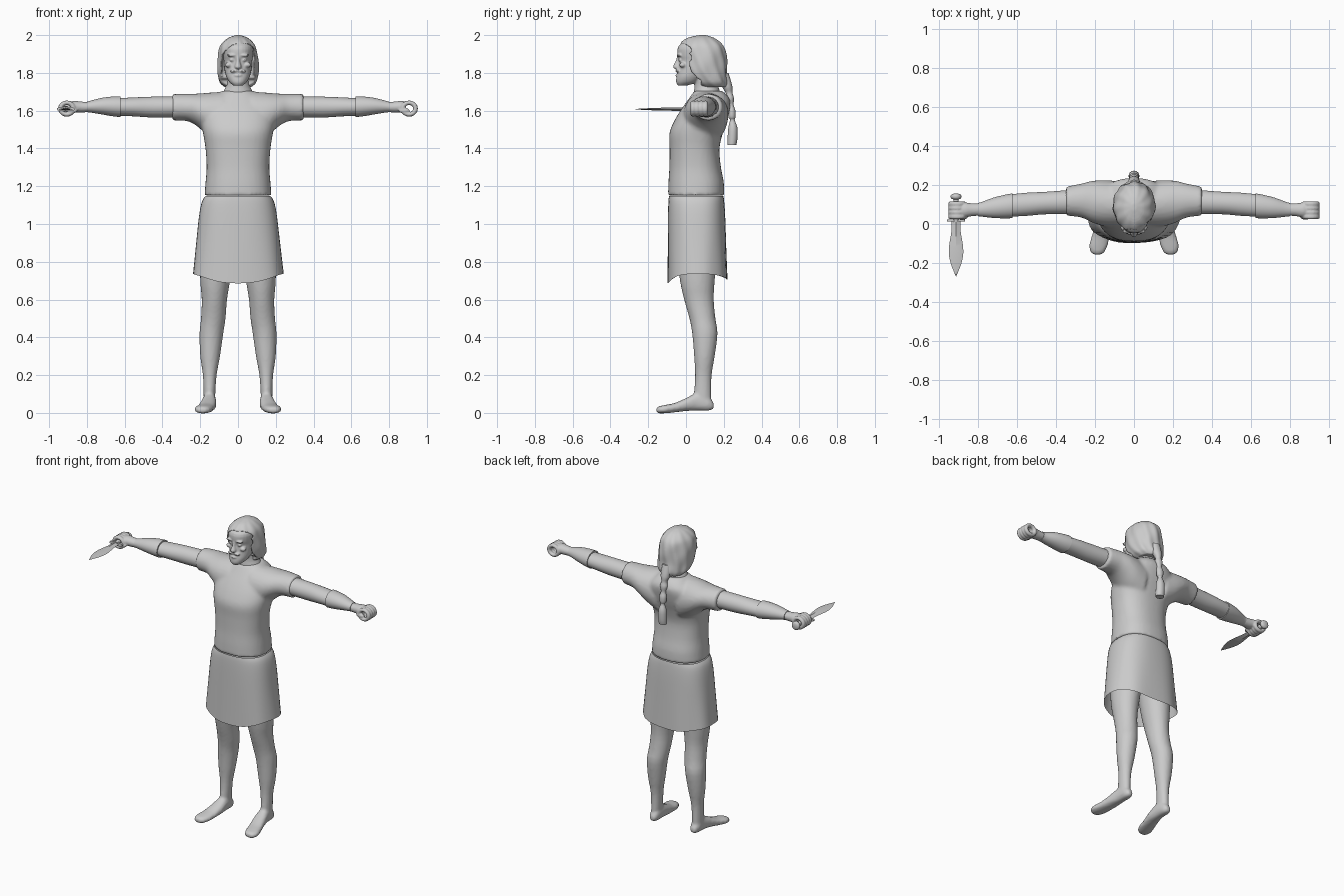
import bpy, bmesh, math
from mathutils import Vector

mat = bpy.data.materials.new("plain_grey")
mat.diffuse_color = (0.6, 0.6, 0.6, 1)


def loft(bm, axis, rings, n=28, sub=3, side=1, p=1.0, edit=None, cap=True):
    """Skin smooth oval sections: (position, min, max, min, max) along an axis."""
    loops = []
    last = len(rings) - 1
    for i in range(last * sub + 1):
        k, f = min(i // sub, last - 1), i / sub - min(i // sub, last - 1)
        q = [Vector(rings[max(0, min(last, k + d))]) for d in (-1, 0, 1, 2)]
        r = 0.5 * (2 * q[1] + (q[2] - q[0]) * f + (2 * q[0] - 5 * q[1] + 4 * q[2] - q[3]) * f * f
                   + (3 * q[1] - q[0] - 3 * q[2] + q[3]) * f ** 3)
        t, a0, a1, b0, b1 = r
        loop = []
        for j in range(n):
            w = 2 * math.pi * j / n
            c, s = math.cos(w), math.sin(w)
            a = (a0 + a1) / 2 + (a1 - a0) / 2 * math.copysign(abs(c) ** p, c)
            b = (b0 + b1) / 2 + (b1 - b0) / 2 * math.copysign(abs(s) ** p, s)
            co = Vector({'x': (t, a, b), 'y': (a, t, b), 'z': (a, b, t)}[axis])
            if edit:
                co = edit(co, w)
            co.x *= side
            loop.append(bm.verts.new(co))
        loops.append(loop)
    for A, B in zip(loops, loops[1:]):
        for j in range(n):
            bm.faces.new((A[j], A[(j + 1) % n], B[(j + 1) % n], B[j]))
    if cap:
        bm.faces.new(loops[0])
        bm.faces.new(loops[-1])


def ball(bm, c, size):
    made = bmesh.ops.create_uvsphere(bm, u_segments=16, v_segments=10, radius=1)["verts"]
    for v in made:
        v.co = Vector([v.co[i] * size[i] + c[i] for i in range(3)])


def loop_finger(bm, c, major, minor, side):
    """One finger curled into a ring around the y axis."""
    n, m = 20, 8
    g = []
    for i in range(n):
        a = 2 * math.pi * i / n
        g.append([])
        for j in range(m):
            b = 2 * math.pi * j / m
            r = major + minor * math.cos(b)
            g[-1].append(bm.verts.new((side * (c[0] + r * math.cos(a)),
                                       c[1] + minor * math.sin(b), c[2] + r * 0.92 * math.sin(a))))
    for i in range(n):
        for j in range(m):
            k, l = (i + 1) % n, (j + 1) % m
            bm.faces.new((g[i][j], g[k][j], g[k][l], g[i][l]))


def finish(name, bm, voxel=0, smooth=3, angle=40):
    bmesh.ops.recalc_face_normals(bm, faces=bm.faces)
    me = bpy.data.meshes.new(name)
    bm.to_mesh(me)
    bm.free()
    ob = bpy.data.objects.new(name, me)
    bpy.context.collection.objects.link(ob)
    me.materials.append(mat)
    bpy.ops.object.select_all(action='DESELECT')
    bpy.context.view_layer.objects.active = ob
    ob.select_set(True)
    if voxel:  # fuse the overlapping volumes into one skin
        r = ob.modifiers.new("fuse", 'REMESH')
        r.mode, r.voxel_size, r.use_smooth_shade = 'VOXEL', voxel, True
        s = ob.modifiers.new("soften", 'SMOOTH')
        s.factor, s.iterations = 0.5, smooth
    else:
        bpy.ops.object.shade_smooth_by_angle(angle=math.radians(angle))
    return ob


# Tunic: body and short sleeves
bm = bmesh.new()
loft(bm, 'z', [(1.15, -.177, .177, -.095, .202), (1.22, -.172, .172, -.093, .2),
               (1.3, -.166, .166, -.088, .185), (1.4, -.172, .172, -.087, .177),
               (1.48, -.185, .185, -.088, .195), (1.54, -.195, .195, -.065, .215),
               (1.6, -.19, .19, -.03, .23), (1.65, -.15, .15, .005, .235),
               (1.685, -.11, .11, .03, .215), (1.705, -.085, .085, .045, .19)], n=40, p=.85)
for s in (1, -1):
    loft(bm, 'x', [(.08, -.02, .22, 1.42, 1.70), (.16, -.01, .225, 1.47, 1.695),
                   (.22, .01, .22, 1.52, 1.69), (.27, .033, .207, 1.545, 1.69),
                   (.348, .043, .192, 1.548, 1.688)], side=s)
finish("tunic", bm, .011, 3)

# Skirt with a hem that dips at front and back
bm = bmesh.new()


def hem(co, w):
    low = max(0, (1.0 - co.z) / .27)
    co.z -= low * .05 * (abs(math.sin(w)) ** 3) * (1 if co.y < .06 else .6)
    k = 1 + .012 * low * math.sin(7 * w + 1)
    return Vector((co.x * k, co.y * k, co.z))


loft(bm, 'z', [(1.148, -.172, .172, -.09, .198), (1.12, -.19, .19, -.093, .202),
               (1.05, -.205, .205, -.095, .207), (.9, -.222, .222, -.096, .213),
               (.735, -.24, .24, -.097, .22)], n=48, p=.8, edit=hem, cap=False)
finish("skirt", bm)

for s, word in ((1, "left"), (-1, "right")):
    # Bare leg and foot
    bm = bmesh.new()
    loft(bm, 'z', [(1.0, .01, .18, -.06, .17), (.85, .02, .2, -.05, .165),
                   (.7, .042, .2, -.032, .152), (.6, .058, .192, -.01, .147),
                   (.5, .066, .196, .018, .156), (.42, .078, .204, .033, .167),
                   (.3, .095, .2, .043, .152), (.2, .113, .186, .048, .136),
                   (.1, .12, .182, .042, .134), (.04, .122, .182, .04, .135)], side=s)
    loft(bm, 'y', [(.147, .135, .165, .022, .05), (.12, .12, .18, .012, .085),
                   (.06, .116, .186, .012, .105), (0, .115, .2, .01, .078),
                   (-.06, .125, .216, .003, .052), (-.11, .135, .23, -.002, .042),
                   (-.145, .152, .222, -.002, .034), (-.157, .17, .205, .005, .024)],
         side=s, p=.85)
    finish(word + "_leg", bm, .009, 3)

    # Arm, flared lower sleeve and grasping hand
    bm = bmesh.new()
    loft(bm, 'x', [(.28, .05, .178, 1.565, 1.675), (.45, .05, .165, 1.564, 1.674),
                   (.55, .042, .16, 1.57, 1.67), (.65, .037, .15, 1.574, 1.665)], side=s)
    finish(word + "_upper_arm", bm)
    bm = bmesh.new()
    loft(bm, 'x', [(.622, .03, .157, 1.566, 1.676), (.66, .029, .15, 1.57, 1.675),
                   (.72, .031, .135, 1.58, 1.668), (.78, .038, .113, 1.59, 1.653),
                   (.80, .04, .108, 1.592, 1.648)], side=s)
    finish(word + "_forearm_sleeve", bm)
    bm = bmesh.new()
    loft(bm, 'x', [(.78, .044, .104, 1.594, 1.644), (.83, .04, .106, 1.59, 1.648),
                   (.865, .034, .11, 1.592, 1.652), (.885, .036, .108, 1.6, 1.648)], side=s)
    for y in (.037, .059, .081, .103):
        loop_finger(bm, (.906, y, 1.611), .034, .0135, s)
    ball(bm, (s * .88, .036, 1.6), (.03, .014, .014))
    finish(word + "_hand", bm, .005, 2)

# Head with face and beard
bm = bmesh.new()
loft(bm, 'z', [(1.66, -.09, .09, .04, .19), (1.70, -.078, .078, .042, .18),
               (1.74, -.062, .062, .045, .17), (1.82, -.06, .06, .04, .17)])
loft(bm, 'z', [(1.732, -.022, .022, -.042, .0), (1.75, -.045, .045, -.052, .06),
               (1.78, -.062, .062, -.05, .1), (1.82, -.072, .072, -.042, .16),
               (1.865, -.076, .076, -.038, .18), (1.895, -.08, .08, -.046, .19),
               (1.94, -.08, .08, -.04, .18), (1.98, -.05, .05, .01, .14)], p=.9)
loft(bm, 'z', [(1.822, -.016, .016, -.06, -.02), (1.832, -.019, .019, -.07, -.02),
               (1.86, -.011, .011, -.056, -.02), (1.895, -.008, .008, -.046, -.02)], n=12)
ball(bm, (0, -.046, 1.787), (.022, .01, .007))
for s in (1, -1):
    ball(bm, (s * .034, -.036, 1.893), (.026, .014, .007))
    ball(bm, (s * .033, -.029, 1.868), (.013, .012, .008))
    ball(bm, (s * .02, -.044, 1.81), (.024, .012, .008))
    ball(bm, (s * .05, -.018, 1.842), (.02, .018, .014))
finish("head", bm, .005, 2)

# Shoulder-length hair, drawn back from the face
bm = bmesh.new()


def strands(co, w):
    k = 1 + .022 * math.sin(11 * w + 22 * co.z) + .012 * math.sin(5 * w - 40 * co.z)
    co = Vector((co.x * k, .09 + (co.y - .09) * k, co.z))
    if co.y < .05 and abs(co.x) < .084 and co.z < 1.952 - 6 * co.x ** 2 + .25 * co.x:
        co.y = .06
    if co.z < 1.77 and co.y < .08:
        co.y = .08
    return co


loft(bm, 'z', [(1.725, -.07, .07, .07, .215), (1.75, -.096, .096, .03, .222),
               (1.8, -.108, .108, -.01, .216), (1.86, -.108, .108, -.035, .216),
               (1.92, -.1, .1, -.046, .208), (1.955, -.085, .085, -.03, .19),
               (1.985, -.052, .052, .01, .15), (2.0, -.012, .012, .07, .105)],
     n=64, sub=4, edit=strands)
finish("hair", bm, .005, 2)

# Braid with a tie and loose tail
bm = bmesh.new()
loft(bm, 'z', [(1.418, -.026, .026, .22, .266), (1.45, -.028, .028, .22, .272),
               (1.51, -.026, .026, .224, .272), (1.55, -.013, .013, .233, .258),
               (1.565, -.021, .021, .225, .262), (1.6, -.023, .023, .224, .262),
               (1.63, -.016, .016, .223, .252), (1.665, -.025, .025, .213, .254),
               (1.695, -.018, .018, .21, .246), (1.73, -.03, .03, .19, .245),
               (1.80, -.03, .03, .17, .225)], n=16)
finish("braid", bm)

# Dagger: leaf blade, guard, grip and pommel
X, Z = -.912, 1.608
bm = bmesh.new()
loft(bm, 'y', [(y, X - w, X + w, Z - t, Z + t) for y, w, t in
               ((.02, .022, .009), (-.04, .024, .009), (-.1, .034, .008), (-.15, .037, .007),
                (-.2, .028, .005), (-.24, .013, .003), (-.268, .001, .001))], n=4, p=1)
finish("dagger_blade", bm, angle=25)
bm = bmesh.new()
loft(bm, 'y', [(y, X - .046, X + .046, Z - .011, Z + .011) for y in (.012, .024)], sub=1, p=.6)
finish("dagger_guard", bm)
bm = bmesh.new()
loft(bm, 'y', [(y, X - r, X + r, Z - r, Z + r) for y, r in
               ((.01, .014), (.06, .018), (.1, .016), (.125, .013), (.13, .024),
                (.142, .028), (.152, .022), (.156, .008))], n=16)
finish("dagger_grip", bm)
